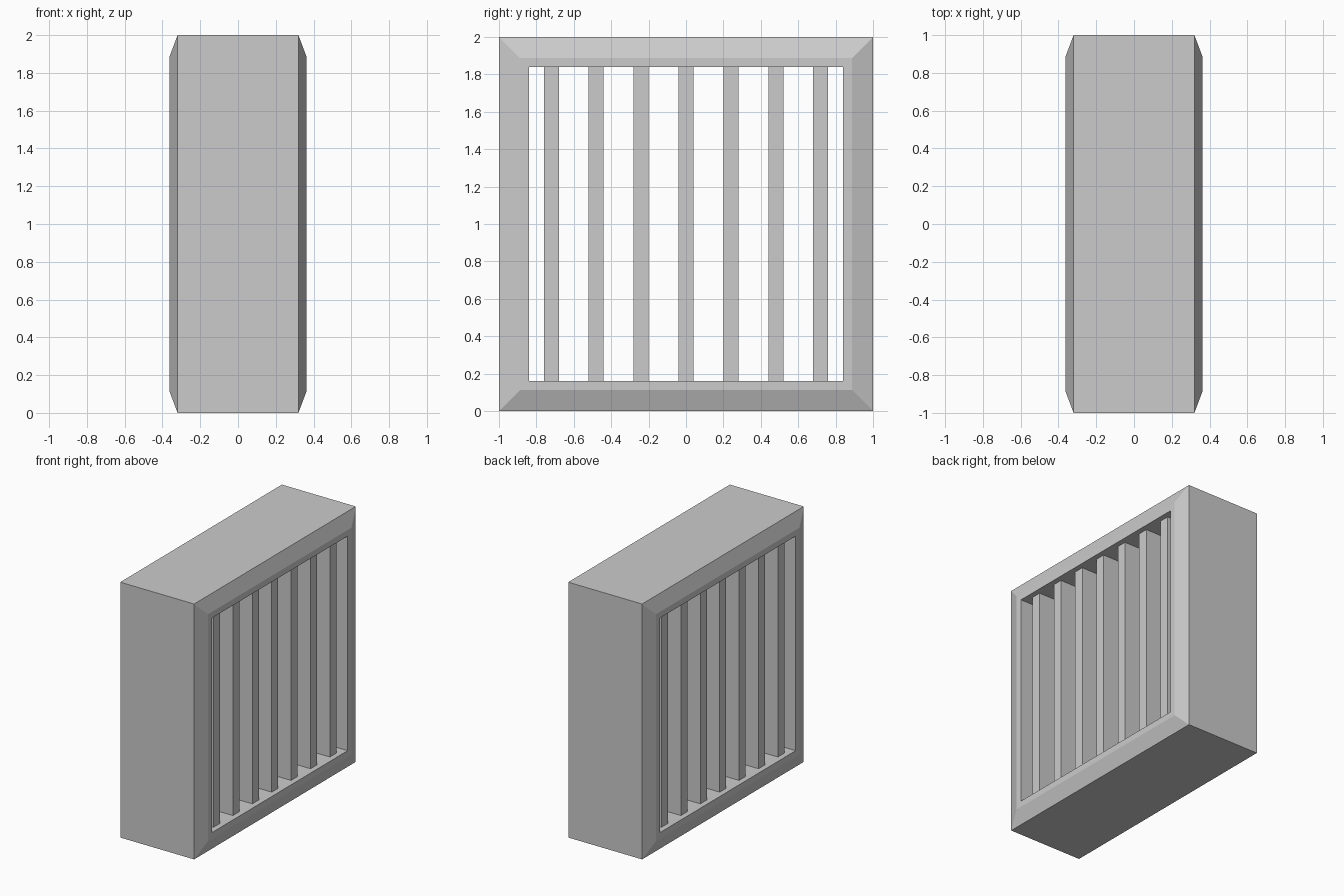
import bpy, bmesh

if "Cube" in bpy.data.objects:
    bpy.data.objects.remove(bpy.data.objects["Cube"])

CENTRE_Z = 1.0
OPENING = 0.84


def finish(name, bm):
    bmesh.ops.recalc_face_normals(bm, faces=bm.faces)
    mesh = bpy.data.meshes.new(name)
    bm.to_mesh(mesh)
    bm.free()
    obj = bpy.data.objects.new(name, mesh)
    bpy.context.collection.objects.link(obj)
    return obj


# Square frame: a (depth, half size) profile swept around four mitred corners
profile = [(-0.362, OPENING), (-0.362, 0.888), (-0.32, 1.0),
           (0.32, 1.0), (0.362, 0.888), (0.362, OPENING)]
corners = [(-1, -1), (1, -1), (1, 1), (-1, 1)]
bm = bmesh.new()
rings = [[bm.verts.new((x, cy * h, CENTRE_Z + cz * h)) for x, h in profile]
         for cy, cz in corners]
n = len(profile)
for i in range(4):
    a, b = rings[i], rings[(i + 1) % 4]
    for j in range(n):
        k = (j + 1) % n
        bm.faces.new((a[j], a[k], b[k], b[j]))
finish("frame", bm)

# Seven upright slats, evenly spaced, ends set slightly into the frame
for i in range(7):
    bm = bmesh.new()
    bmesh.ops.create_cube(bm, size=1)
    bmesh.ops.scale(bm, vec=(0.64, 0.08, 2 * OPENING + 0.04), verts=bm.verts)
    slat = finish(f"slat_{i + 1}", bm)
    slat.location = (0, (i - 3) * 0.24, CENTRE_Z)
